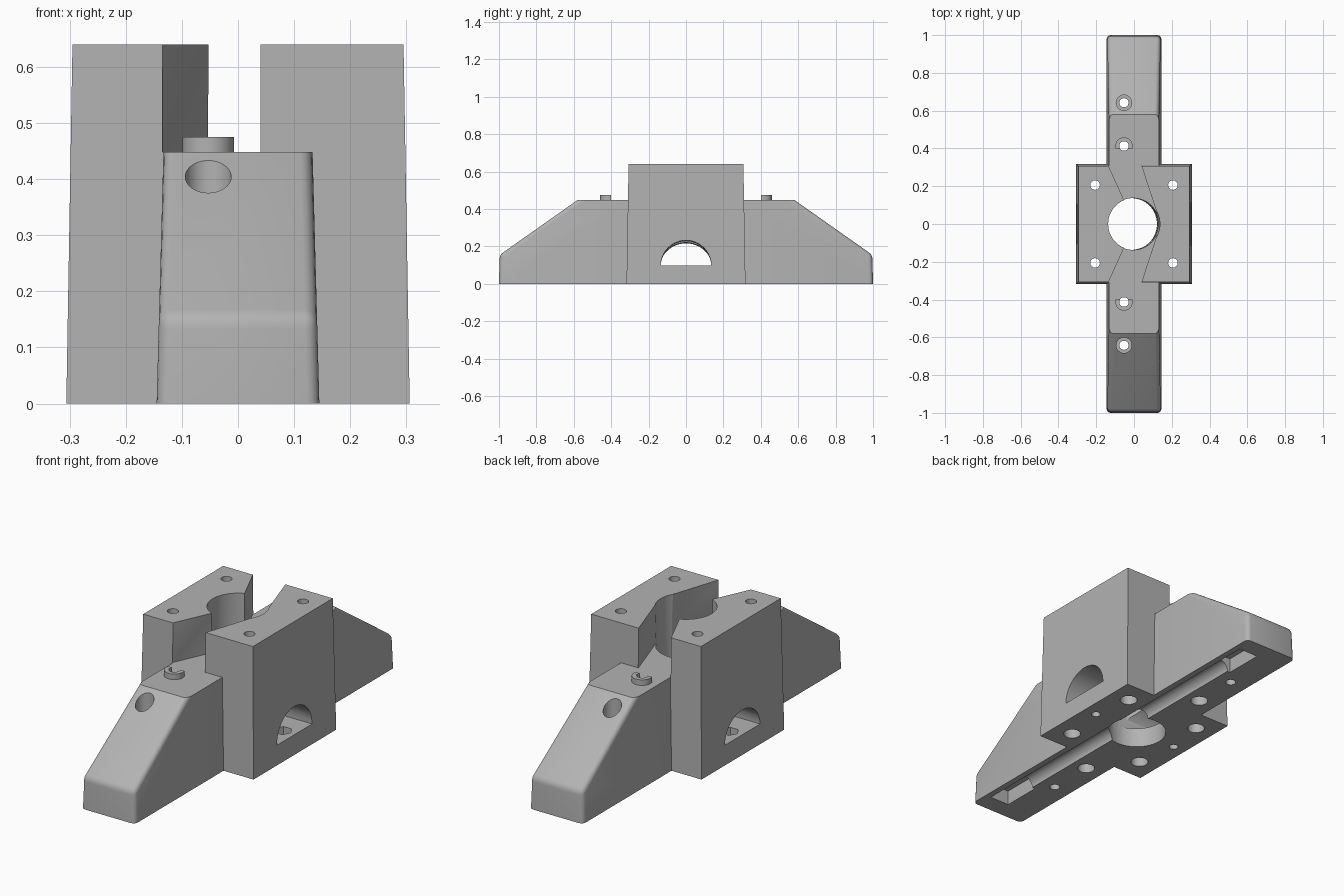
import bpy, bmesh
from math import sin, cos, pi

cube = bpy.data.objects.get("Cube")
if cube:
    bpy.data.objects.remove(cube, do_unlink=True)

grey = bpy.data.materials.new("plain_grey")
grey.use_nodes = True
GREY = (0.45, 0.45, 0.45, 1)
grey.diffuse_color = GREY
grey.node_tree.nodes["Principled BSDF"].inputs["Base Color"].default_value = GREY


def loft(name, ring_a, ring_b, bevel_rule=None):
    """Closed solid between two matching rings of points."""
    bm = bmesh.new()
    a = [bm.verts.new(p) for p in ring_a]
    b = [bm.verts.new(p) for p in ring_b]
    n = len(a)
    bm.faces.new(a)
    bm.faces.new(b)
    for i in range(n):
        j = (i + 1) % n
        bm.faces.new((a[i], a[j], b[j], b[i]))
    bmesh.ops.recalc_face_normals(bm, faces=bm.faces)
    if bevel_rule:
        edges = [e for e in bm.edges if bevel_rule(*[v.co for v in e.verts])]
        bmesh.ops.bevel(bm, geom=edges, offset=0.022, segments=4, profile=0.5,
                        affect='EDGES')
    mesh = bpy.data.meshes.new(name)
    bm.to_mesh(mesh)
    bm.free()
    mesh.materials.append(grey)
    obj = bpy.data.objects.new(name, mesh)
    bpy.context.collection.objects.link(obj)
    return obj


def rect(x, y, z, cx=0, cy=0):
    return [(cx + i * x, cy + j * y, z) for i, j in ((-1, -1), (1, -1), (1, 1), (-1, 1))]


def circle(x, y, z, r, n=32):
    return [(x + r * cos(2 * pi * i / n), y + r * sin(2 * pi * i / n), z) for i in range(n)]


def post(name, x, y, z0, z1, r, n=32):
    return loft(name, circle(x, y, z0, r, n), circle(x, y, z1, r, n))


# Long arm: side profile with sloped ends, sides drafted inward
half = [(1, 0), (0.996, 0.155), (0.58, 0.448)]
profile = half + [(-y, z) for y, z in reversed(half)]


def arm_side(s):
    return [(s * (0.145 - 0.027 * z), y, z) for y, z in profile]


def rounded(p, q):
    outer = max(abs(p.y), abs(q.y)) > 0.9 and p.y * q.y > 0
    return outer and p.z + q.z > 0.1


body = loft("fixture_body", arm_side(-1), arm_side(1), rounded)

# Central block and raised collars
adds = [loft("block", rect(0.306, 0.318, 0), rect(0.295, 0.307, 0.64))]
for s in (-1, 1):
    adds.append(post("collar", -0.053, s * 0.413, 0.4, 0.475, 0.046))

cuts = []
# Chevron slot across the top of the block
right = [(0.04, -0.4), (0.04, -0.307), (0.118, -0.07)]
left = [(-0.135, -0.4), (-0.135, -0.307), (-0.053, -0.127)]
outline = right + [(x, -y) for x, y in reversed(right)]
outline += [(x, -y) for x, y in left] + list(reversed(left))
cuts.append(loft("slot_cutter", [(x, y, 0.448) for x, y in outline],
                 [(x, y, 0.8) for x, y in outline]))

# Main bore, leaning slightly
cuts.append(loft("bore_cutter", circle(-0.018, 0, -0.1, 0.137, 64),
                 circle(0.003, 0, 0.75, 0.137, 64)))


# Arched cross tunnel with a flat floor
def arch(x, height):
    return [(x, 0.135 * cos(pi * i / 32), 0.097 + height * sin(pi * i / 32))
            for i in range(33)]


cuts.append(loft("tunnel_cutter", arch(-0.35, 0.118), arch(0.35, 0.137)))

# Underside wire groove
ends = [[(x, e, z) for x, z, _ in circle(0.07, 0, 0, 0.045)] for e in (-0.88, 0.88)]
cuts.append(loft("groove_cutter", *ends))

for s in (-1, 1):
    # Pocket at each end of the groove
    cuts.append(loft("pocket_cutter", rect(0.055, 0.1, -0.05, 0.062, s * 0.81),
                     rect(0.05, 0.095, 0.07, 0.062, s * 0.81)))
    # Collar hole with a wide lower bore
    cuts.append(post("collar_hole", -0.053, s * 0.413, -0.1, 0.6, 0.025))
    cuts.append(post("collar_bore", -0.053, s * 0.413, -0.1, 0.12, 0.04))
    # Slope hole with a wide upper bore
    cuts.append(post("slope_hole", -0.053, s * 0.642, -0.1, 0.6, 0.024))
    cuts.append(post("slope_bore", -0.053, s * 0.642, 0.15, 0.6, 0.041))
    # Tunnel floor hole with a six-sided nut seat
    cuts.append(post("floor_hole", s * 0.238, 0.005, -0.1, 0.15, 0.021))
    cuts.append(post("nut_seat", s * 0.238, 0.005, 0.06, 0.15, 0.042, 6))
    # Block bolt holes, wide at the bottom
    for t in (-1, 1):
        cuts.append(post("bolt_hole", s * 0.206, t * 0.206, -0.1, 0.8, 0.025))
        cuts.append(post("bolt_bore", s * 0.206, t * 0.206, -0.1, 0.1, 0.04))

# Combine everything into one solid
bpy.context.view_layer.objects.active = body
for tools, mode in ((adds, 'UNION'), (cuts, 'DIFFERENCE')):
    for tool in tools:
        tool.hide_render = True
        mod = body.modifiers.new(tool.name, 'BOOLEAN')
        mod.operation = mode
        mod.solver = 'EXACT'
        mod.object = tool
        bpy.ops.object.modifier_apply(modifier=mod.name)
        bpy.data.objects.remove(tool, do_unlink=True)

bpy.ops.object.select_all(action='DESELECT')
body.select_set(True)
bpy.ops.object.shade_smooth_by_angle(angle=0.5)
